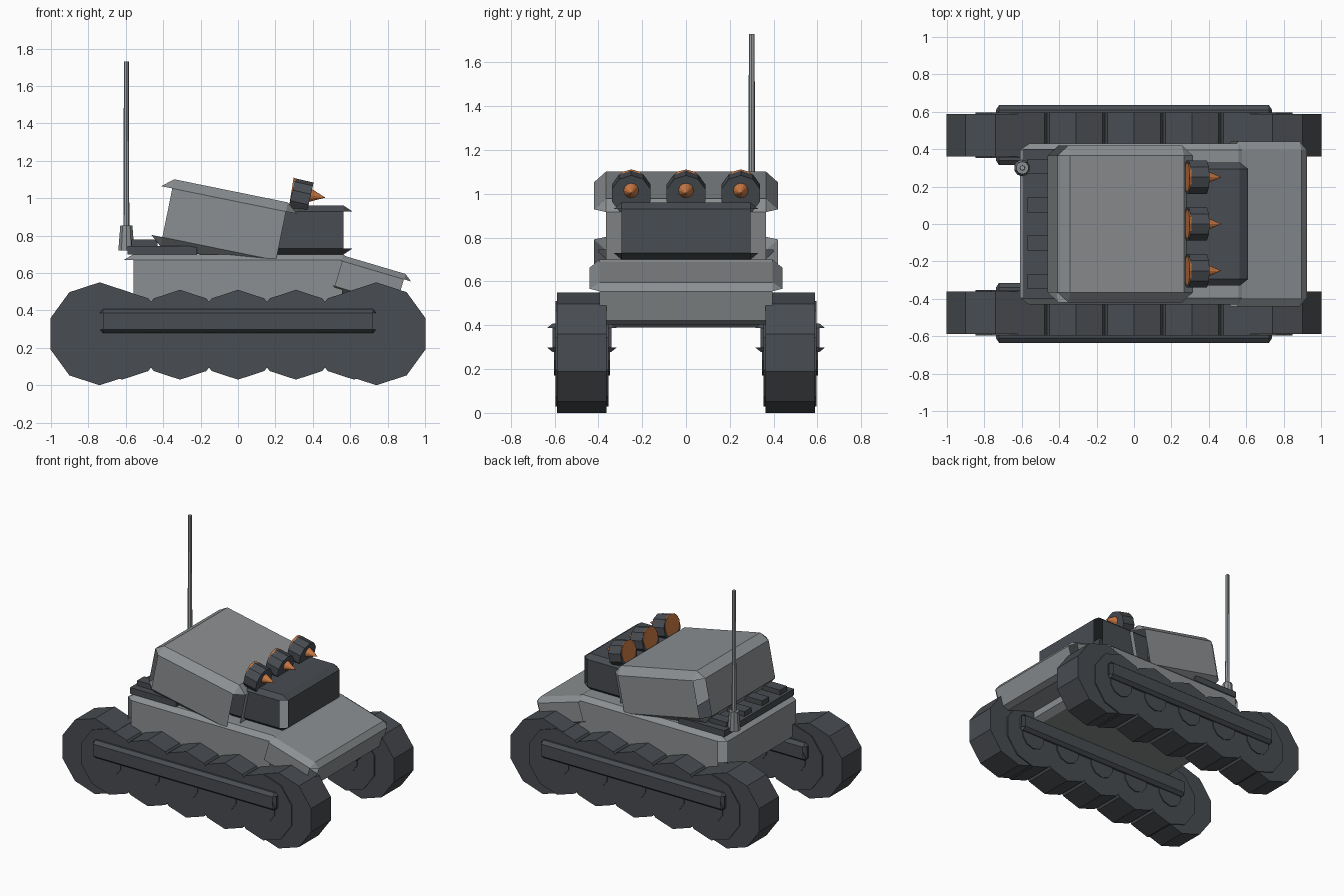
import bpy, bmesh, math
from mathutils import Matrix, Vector
from itertools import permutations, product

cube = bpy.data.objects.get("Cube")
if cube:
    bpy.data.objects.remove(cube, do_unlink=True)


def material(name, r, g, b):
    m = bpy.data.materials.new(name)
    m.use_nodes = True
    m.diffuse_color = (r, g, b, 1)
    m.node_tree.nodes["Principled BSDF"].inputs["Base Color"].default_value = (r, g, b, 1)
    return m


GREY = material("armour grey", 0.26, 0.275, 0.285)
DARK = material("dark grey", 0.065, 0.072, 0.082)
STEEL = material("antenna steel", 0.33, 0.36, 0.38)
ORANGE = material("rocket orange", 0.62, 0.2, 0.06)


def finish(name, bm, mat, matrix):
    bmesh.ops.recalc_face_normals(bm, faces=bm.faces)
    mesh = bpy.data.meshes.new(name)
    bm.to_mesh(mesh)
    bm.free()
    mesh.materials.append(mat)
    obj = bpy.data.objects.new(name, mesh)
    obj.matrix_world = matrix
    bpy.context.collection.objects.link(obj)
    return obj


def placed(center, tilt=0):
    return Matrix.Translation(center) @ Matrix.Rotation(math.radians(tilt), 4, 'Y')


def plain_box(name, center, size, mat):
    bm = bmesh.new()
    bmesh.ops.create_cube(bm, size=1)
    bmesh.ops.scale(bm, vec=size, verts=bm.verts)
    finish(name, bm, mat, placed(center))


def panel_box(name, center, half, cut, mat, tilt=0):
    """Chamfered armour box whose upright corner seams stay open."""
    bm = bmesh.new()
    for signs in product((-1, 1), repeat=3):
        for outer in range(3):
            bm.verts.new([s * (h if i == outer else h - c)
                          for i, (s, h, c) in enumerate(zip(signs, half, cut))])
    hull = bmesh.ops.convex_hull(bm, input=bm.verts)
    bmesh.ops.dissolve_limit(bm, angle_limit=0.01, verts=bm.verts, edges=bm.edges)
    bm.normal_update()
    seams = [f for f in bm.faces if abs(f.normal.z) < 0.01
             and abs(f.normal.x) > 0.05 and abs(f.normal.y) > 0.05]
    bmesh.ops.delete(bm, geom=seams, context='FACES_ONLY')
    finish(name, bm, mat, placed(center, tilt))


def round_part(name, start, end, r1, r2, sides, mat, turn=0):
    """Cylinder or cone running from start to end."""
    start, end = Vector(start), Vector(end)
    axis = end - start
    bm = bmesh.new()
    bmesh.ops.create_cone(bm, cap_ends=True, segments=sides, radius1=r1,
                          radius2=r2, depth=axis.length)
    spin = Matrix.Rotation(math.radians(turn), 4, 'Z')
    rot = axis.to_track_quat('Z', 'Y').to_matrix().to_4x4()
    finish(name, bm, mat, Matrix.Translation((start + end) / 2) @ rot @ spin)


def wheel(name, x, y, z, radius, width):
    """Ten-sided wheel with one point straight up."""
    bm = bmesh.new()
    bmesh.ops.create_cone(bm, cap_ends=True, segments=10, radius1=radius,
                          radius2=radius, depth=width)
    phase = min(bm.verts, key=lambda v: abs(math.atan2(v.co.y, v.co.x) - math.pi / 2))
    off = math.pi / 2 - math.atan2(phase.co.y, phase.co.x)
    matrix = (Matrix.Translation((x, y, z)) @ Matrix.Rotation(math.pi / 2, 4, 'X')
              @ Matrix.Rotation(off, 4, 'Z'))
    finish(name, bm, DARK, matrix)


# Running gear on both sides
for side, s in (("left", 1), ("right", -1)):
    y = s * 0.475
    for end, x in (("nose", 0.74), ("tail", -0.74)):
        wheel(f"{side}_{end}_wheel", x, y, 0.275, 0.275, 0.226)
    for i in range(5):
        x = (i - 2) * 0.31
        wheel(f"{side}_road_wheel_{i + 1}", x, y, 0.27, 0.24, 0.242)
        wheel(f"{side}_wheel_hub_{i + 1}", x, y, 0.27, 0.1, 0.256)
    panel_box(f"{side}_axle_rail", (0, y, 0.343), (0.738, 0.16, 0.064),
              (0.016, 0.025, 0.02), DARK)

# Armoured body
panel_box("hull", (0, 0, 0.545), (0.61, 0.43, 0.155), (0.05, 0.035, 0.03), GREY)
panel_box("nose", (0.702, 0, 0.548), (0.212, 0.44, 0.1), (0.04, 0.045, 0.03), GREY, 16.5)
panel_box("cabin", (-0.074, 0, 0.86), (0.37, 0.42, 0.183), (0.06, 0.055, 0.05), GREY, 11.5)
panel_box("launcher_block", (0.36, 0, 0.83), (0.25, 0.33, 0.13), (0.045, 0.035, 0.03), DARK)

# Rear deck with slats
plain_box("rear_deck", (-0.405, 0, 0.722), (0.37, 0.8, 0.045), DARK)
for i in range(4):
    plain_box(f"deck_slat_{i + 1}", (-0.5, (i - 1.5) * 0.205, 0.76), (0.14, 0.08, 0.04), DARK)

# Rockets in their tubes
for i in range(3):
    y = (i - 1) * 0.25
    round_part(f"rocket_tube_{i + 1}", (0.286, y, 1.015), (0.384, y, 0.993),
               0.093, 0.093, 10, DARK)
    round_part(f"rocket_{i + 1}", (0.285, y, 1.032), (0.467, y, 1.003),
               0.08, 0, 12, ORANGE)

# Antenna
round_part("antenna_base", (-0.597, 0.3, 0.72), (-0.597, 0.3, 0.855), 0.045, 0.034, 10, GREY)
round_part("antenna_rod", (-0.597, 0.3, 0.85), (-0.597, 0.3, 1.73), 0.016, 0.013, 8, STEEL)
